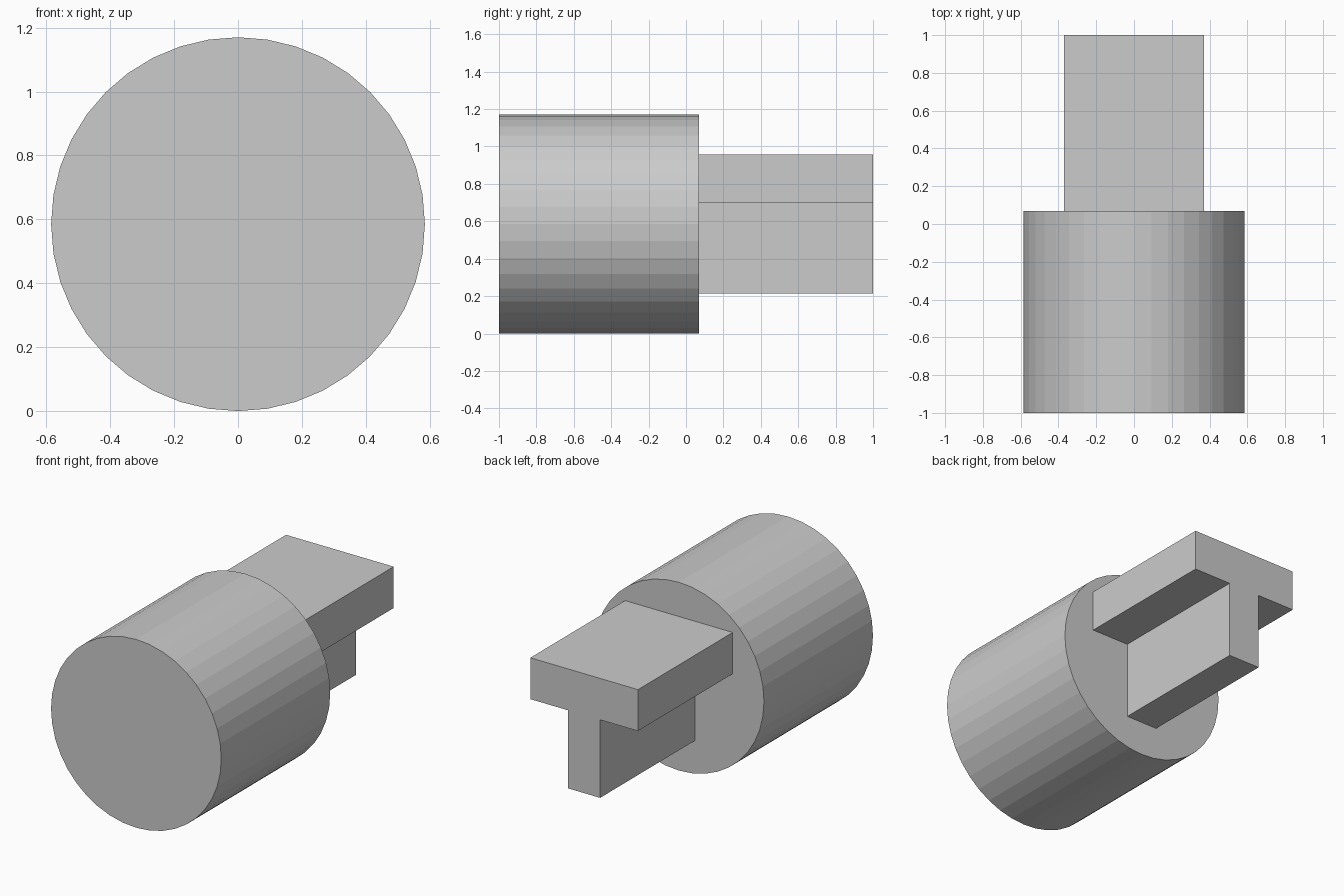
import bpy
import bmesh
from math import radians
from mathutils import Matrix, Vector

cube = bpy.data.objects.get("Cube")
if cube:
    bpy.data.objects.remove(cube, do_unlink=True)

# Single grey material
GREY = (0.6, 0.6, 0.6, 1.0)
grey = bpy.data.materials.new("light_grey")
grey.use_nodes = True
grey.diffuse_color = GREY
grey.node_tree.nodes["Principled BSDF"].inputs["Base Color"].default_value = GREY

RADIUS = 0.585
FRONT, SHOULDER, BACK = -1.0, 0.07, 1.0


def add_object(name, bm):
    bmesh.ops.recalc_face_normals(bm, faces=bm.faces)
    mesh = bpy.data.meshes.new(name)
    bm.to_mesh(mesh)
    bm.free()
    mesh.materials.append(grey)
    obj = bpy.data.objects.new(name, mesh)
    bpy.context.collection.objects.link(obj)


# Faceted cylinder lying along y
bm = bmesh.new()
place = Matrix.Translation((0, (FRONT + SHOULDER) / 2, RADIUS)) @ Matrix.Rotation(radians(90), 4, "X")
bmesh.ops.create_cone(bm, cap_ends=True, segments=40, radius1=RADIUS, radius2=RADIUS,
                      depth=SHOULDER - FRONT, matrix=place)
add_object("round_body", bm)

# T-shaped bar: half profile mirrored in x, then extruded to the back
half = [(0.11, 0.215), (0.11, 0.70), (0.37, 0.70), (0.37, 0.957)]
profile = half + [(-x, z) for x, z in reversed(half)]
bm = bmesh.new()
face = bm.faces.new([bm.verts.new((x, SHOULDER, z)) for x, z in profile])
result = bmesh.ops.extrude_face_region(bm, geom=[face], use_keep_orig=True)
moved = [v for v in result["geom"] if isinstance(v, bmesh.types.BMVert)]
bmesh.ops.translate(bm, verts=moved, vec=Vector((0, BACK - SHOULDER, 0)))
add_object("t_bar", bm)
